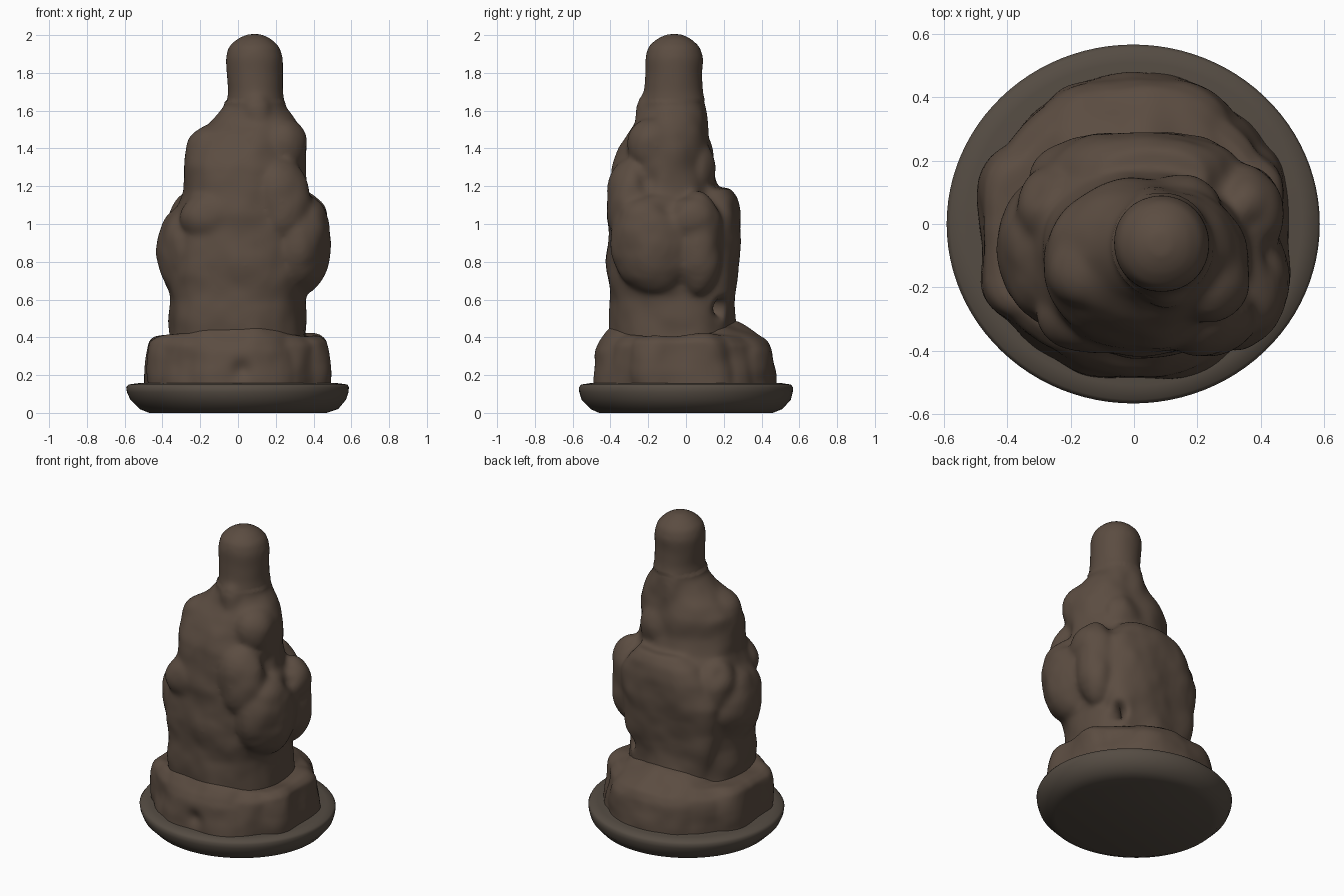
import bpy, bmesh, math
from mathutils import Vector, Matrix, noise


def material(name, col):
    m = bpy.data.materials.new(name)
    m.diffuse_color = (*col, 1)
    return m


BRONZE = material("dark_bronze", (0.105, 0.073, 0.053))
STONE = material("base_brown", (0.09, 0.072, 0.056))


def loft(bm, rows, seg=48):
    """Skin stacked superellipse rings: (z, x0, x1, y0, y1, exponent)."""
    rings = []
    for z, x0, x1, y0, y1, n in rows:
        ring = []
        for i in range(seg):
            a = 2 * math.pi * i / seg
            c, s = math.cos(a), math.sin(a)
            x = (x0 + x1) / 2 + (x1 - x0) / 2 * math.copysign(abs(c) ** (2 / n), c)
            y = (y0 + y1) / 2 + (y1 - y0) / 2 * math.copysign(abs(s) ** (2 / n), s)
            ring.append(bm.verts.new((x, y, z)))
        rings.append(ring)
    for a, b in zip(rings, rings[1:]):
        for i in range(seg):
            j = (i + 1) % seg
            bm.faces.new((a[i], a[j], b[j], b[i]))
    bm.faces.new(rings[0][::-1])
    bm.faces.new(rings[-1])


def lump(bm, loc, size, tilt=(0, 0)):
    """Ellipsoid, tilted about x and y (degrees)."""
    m = (Matrix.Translation(loc) @ Matrix.Rotation(math.radians(tilt[0]), 4, 'X')
         @ Matrix.Rotation(math.radians(tilt[1]), 4, 'Y') @ Matrix.Diagonal((*size, 1)))
    bmesh.ops.create_icosphere(bm, subdivisions=3, radius=1, matrix=m)


def make(name, bm, mat, voxel, smooth, rough=0, dents=()):
    """Fuse the parts into one worn, softly modelled surface."""
    me = bpy.data.meshes.new(name)
    bm.to_mesh(me)
    bm.free()
    tmp = bpy.data.objects.new(name, me)
    bpy.context.collection.objects.link(tmp)
    r = tmp.modifiers.new("fuse", 'REMESH')
    r.mode, r.voxel_size = 'VOXEL', voxel
    s = tmp.modifiers.new("soften", 'SMOOTH')
    s.factor, s.iterations = 0.5, smooth
    dg = bpy.context.evaluated_depsgraph_get()
    out = bpy.data.meshes.new_from_object(tmp.evaluated_get(dg))
    tmp.modifiers.clear()
    tmp.data = out
    normals = [v.normal.copy() for v in out.vertices]
    for v, nrm in zip(out.vertices, normals):
        p = v.co.copy()
        d = rough * (noise.noise(p * 5) + 0.2 * noise.noise(p * 11))
        if p.z > 1.65:
            d *= 0.2
        v.co += nrm * d
        for c, rad, depth in dents:
            k = (p - Vector(c)).length / rad
            if k < 2.5:
                v.co -= nrm * depth * math.exp(-k * k * 1.5)
    out.materials.clear()
    out.materials.append(mat)
    for f in out.polygons:
        f.use_smooth = True
    return tmp


# round base disc with rolled rim
bm = bmesh.new()
loft(bm, [(0.0, -.47, .47, -.46, .46, 2), (.02, -.52, .53, -.505, .51, 2),
          (.07, -.57, .572, -.553, .555, 2), (.11, -.588, .585, -.565, .565, 2),
          (.135, -.592, .587, -.567, .567, 2), (.15, -.58, .58, -.555, .555, 2),
          (.157, -.53, .53, -.51, .51, 2)], 96)
me = bpy.data.meshes.new("base_disc")
bm.to_mesh(me)
bm.free()
base = bpy.data.objects.new("base_disc", me)
bpy.context.collection.objects.link(base)
me.materials.append(STONE)
for f in me.polygons:
    f.use_smooth = True

# rock plinth: two crossed blocks and a round core give the clipped corners
bm = bmesh.new()
loft(bm, [(.10, -.49, .49, -.33, .28, 4.5), (.22, -.488, .488, -.33, .28, 4.5),
          (.33, -.482, .48, -.32, .27, 4.5), (.38, -.475, .47, -.31, .25, 4.5),
          (.41, -.44, .43, -.29, .22, 4)])
loft(bm, [(.10, -.34, .36, -.49, .475, 3.2), (.22, -.34, .36, -.488, .47, 3.2),
          (.33, -.33, .35, -.475, .455, 3.2), (.38, -.32, .33, -.455, .43, 3),
          (.42, -.30, .31, -.42, .37, 3), (.48, -.26, .26, -.36, .27, 2.5)])
loft(bm, [(.10, -.48, .48, -.475, .44, 2.3), (.36, -.46, .46, -.45, .41, 2.3),
          (.41, -.42, .42, -.41, .36, 2.2)])
make("rock_plinth", bm, BRONZE, .013, 12, .02,
     [((.02, -.48, .23), .06, .03), ((-.35, -.40, .25), .07, .02)])

# robed figure: core of robe and hooded head
bm = bmesh.new()
loft(bm, [(.34, -.365, .37, -.40, .27, 2.3), (.45, -.36, .36, -.40, .26, 2.3),
          (.60, -.36, .36, -.40, .25, 2.3), (.72, -.38, .39, -.415, .25, 2.3),
          (.90, -.37, .40, -.42, .25, 2.2), (1.05, -.34, .40, -.42, .25, 2.1),
          (1.18, -.30, .37, -.40, .18, 2.0), (1.30, -.295, .36, -.385, .15, 2.0),
          (1.40, -.28, .36, -.35, .14, 2.0), (1.48, -.22, .345, -.31, .125, 2.0),
          (1.55, -.13, .31, -.265, .115, 2.0), (1.62, -.062, .25, -.24, .11, 2),
          (1.70, -.05, .237, -.223, .092, 2), (1.80, -.06, .237, -.218, .088, 2),
          (1.88, -.064, .238, -.218, .095, 2), (1.94, -.048, .22, -.20, .075, 2),
          (1.98, -.005, .175, -.155, .03, 2), (2.005, .05, .12, -.10, -.025, 2)])
# cloak back, with a ledge on the right below the shoulders
loft(bm, [(.40, -.27, .27, .0, .25, 2.6), (.55, -.29, .30, .0, .25, 2.6),
          (.70, -.33, .33, .0, .27, 2.5),
          (.90, -.33, .36, .0, .285, 2.4), (1.05, -.26, .33, .0, .285, 2.4),
          (1.13, -.19, .29, .0, .27, 2.4), (1.19, -.12, .24, .0, .23, 2.3)])
# sleeves and elbows
lump(bm, (-.26, -.08, .85), (.172, .24, .27))
lump(bm, (-.25, .04, .98), (.13, .15, .19))
lump(bm, (.32, -.16, .90), (.17, .24, .28))
lump(bm, (.34, .06, .90), (.13, .14, .28))
lump(bm, (.38, .02, 1.02), (.10, .14, .12))
lump(bm, (.35, -.20, 1.03), (.115, .15, .13))
# shoulders
lump(bm, (-.13, -.13, 1.38), (.15, .15, .15))
lump(bm, (.235, -.16, 1.41), (.13, .16, .16))
# chest folds, knee and front drapery
lump(bm, (.10, -.19, 1.55), (.09, .085, .16))
lump(bm, (-.12, -.27, 1.03), (.18, .145, .16))
lump(bm, (.23, -.28, 1.12), (.16, .15, .24))
lump(bm, (.04, -.30, .78), (.22, .13, .22))
# veil falling down the back
lump(bm, (.07, .05, 1.45), (.11, .085, .26))
lump(bm, (.13, .07, 1.28), (.15, .09, .17))
make("robed_figure", bm, BRONZE, .013, 18, .02,
     [((.29, .20, .55), .05, .13),      # small hole at the back
      ((.37, -.2, 1.23), .07, .02), ((.46, -.09, 1.1), .06, .025),
      ((-.33, .12, 1.13), .07, .02), ((.0, -.42, .93), .09, .012)])
